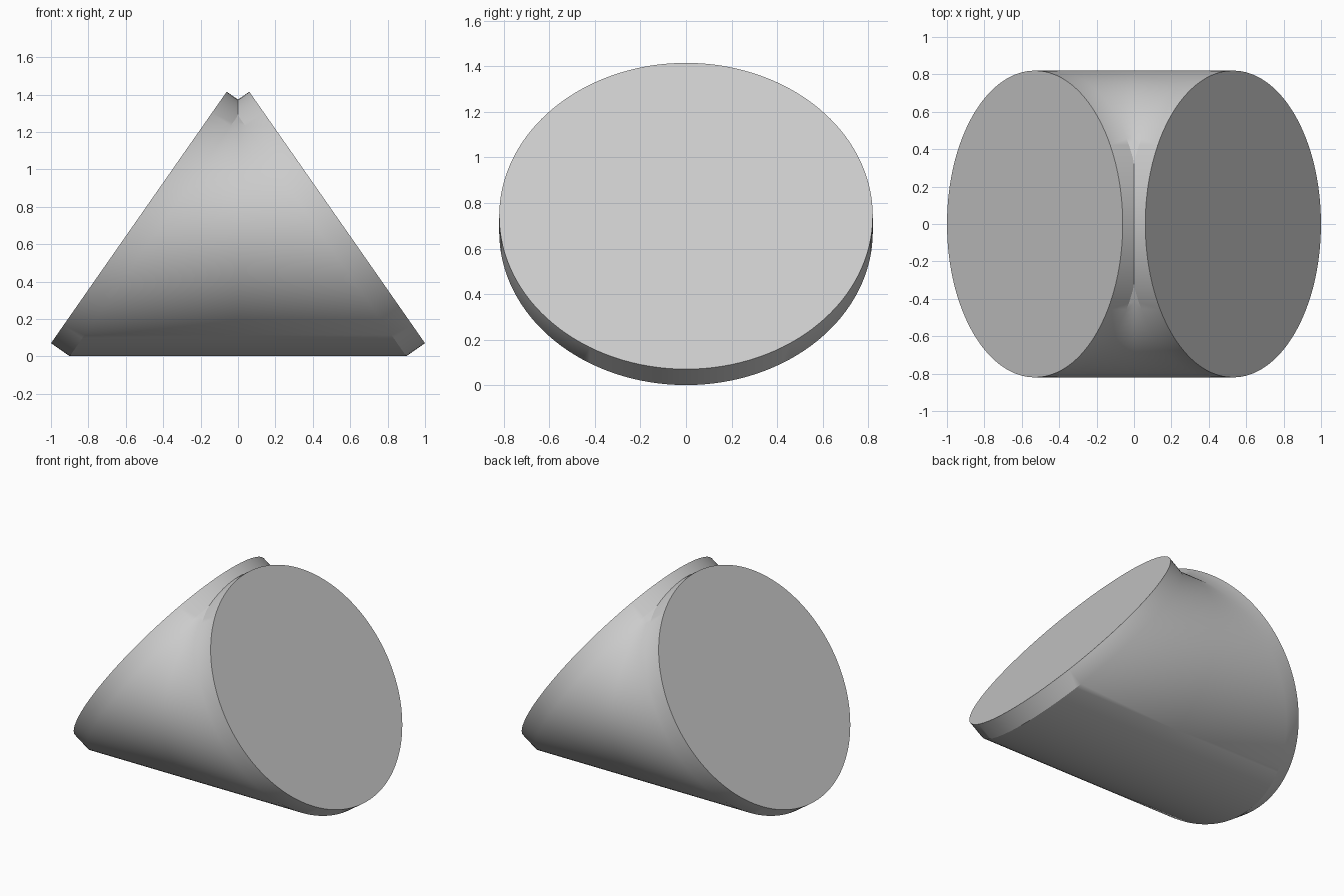
import bpy
import bmesh
from math import sin, cos, tau
from mathutils import Vector

cube = bpy.data.objects.get("Cube")
if cube:
    bpy.data.objects.remove(cube)

SEGMENTS = 128
RADIUS = 0.82
COLLAR = 0.122                          # depth of the straight collar behind each disc
CENTRE = Vector((0.53, 0, 0.743))
AXIS = Vector((0.82, 0, 0.573)).normalized()
UP = Vector((-AXIS.z, 0, AXIS.x))       # in-plane direction of the tilted disc
SIDE = Vector((0, 1, 0))

grey = bpy.data.materials.new("light grey")
grey.use_nodes = True
colour = (0.6, 0.6, 0.6, 1)
grey.diffuse_color = colour
grey.node_tree.nodes["Principled BSDF"].inputs["Base Color"].default_value = colour

# Half body: disc rim, collar rim, then straight across to the middle plane
bm = bmesh.new()
rim, collar, middle = [], [], []
for i in range(SEGMENTS):
    a = tau * i / SEGMENTS
    p = CENTRE + RADIUS * (cos(a) * UP + sin(a) * SIDE)
    q = p - AXIS * min(COLLAR, p.x / AXIS.x)   # collars stop where they meet
    rim.append(bm.verts.new(p))
    collar.append(bm.verts.new(q))
    middle.append(bm.verts.new((0, q.y, q.z)))

# Disc cap and side walls
bm.faces.new(rim)
for first, second in ((rim, collar), (collar, middle)):
    for i in range(SEGMENTS):
        j = (i + 1) % SEGMENTS
        bm.faces.new((first[i], first[j], second[j], second[i]))

# Mirror to the other side and weld the middle
copy = bmesh.ops.duplicate(bm, geom=bm.verts[:] + bm.edges[:] + bm.faces[:])["geom"]
for v in copy:
    if isinstance(v, bmesh.types.BMVert):
        v.co.x = -v.co.x
bmesh.ops.remove_doubles(bm, verts=bm.verts[:], dist=0.0005)
# The body is straight across, so the middle loop is only needed where collars meet
spare = [e for e in bm.edges
         if all(abs(v.co.x) < 0.0005 for v in e.verts)
         and len(e.link_faces) == 2
         and e.calc_face_angle(0) < 0.01]
bmesh.ops.dissolve_edges(bm, edges=spare, use_verts=True)
bmesh.ops.recalc_face_normals(bm, faces=bm.faces[:])

mesh = bpy.data.meshes.new("angled_pipe_body")
bm.to_mesh(mesh)
bm.free()
mesh.materials.append(grey)
body = bpy.data.objects.new("angled_pipe_body", mesh)
bpy.context.collection.objects.link(body)
bpy.context.view_layer.objects.active = body
body.select_set(True)
bpy.ops.object.shade_smooth_by_angle(angle=0.5236)
